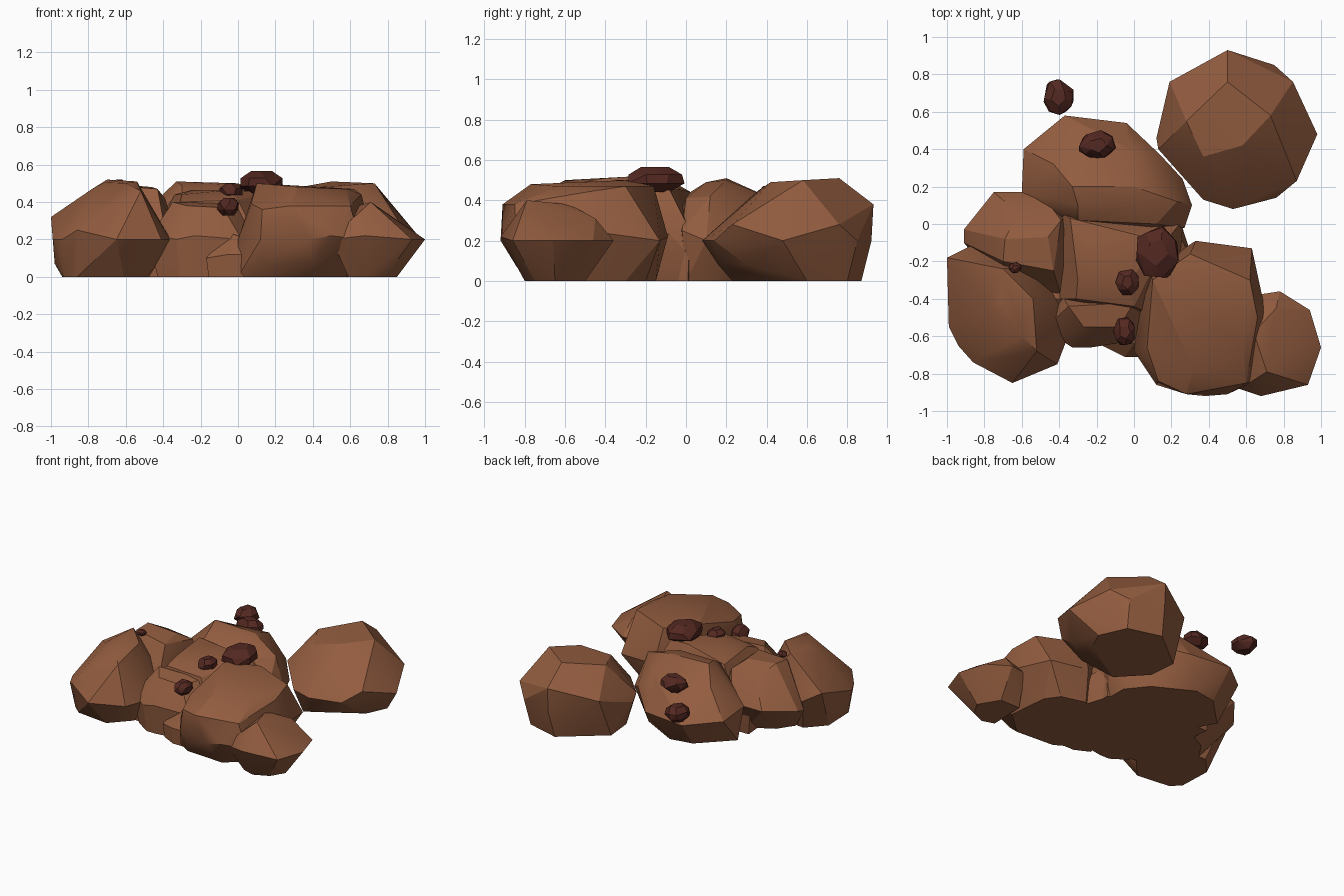
import bpy, bmesh, math, random
from mathutils import Vector

random.seed(4)


def material(name, color):
    m = bpy.data.materials.new(name)
    m.diffuse_color = (*color, 1)
    return m


BROWN = material("clay brown", (0.29, 0.108, 0.05))
DARK = material("dark red brown", (0.088, 0.021, 0.015))


def hull(name, points, mat, angle):
    """Faceted boulder: convex hull of a few corner points."""
    bm = bmesh.new()
    for p in points:
        bm.verts.new(p)
    res = bmesh.ops.convex_hull(bm, input=bm.verts[:])
    junk = {v for v in res["geom_interior"] + res["geom_unused"]
            if isinstance(v, bmesh.types.BMVert)}
    bmesh.ops.delete(bm, geom=list(junk), context='VERTS')
    bmesh.ops.dissolve_limit(bm, angle_limit=math.radians(3),
                             verts=bm.verts[:], edges=bm.edges[:])
    bmesh.ops.recalc_face_normals(bm, faces=bm.faces[:])
    me = bpy.data.meshes.new(name)
    bm.to_mesh(me)
    bm.free()
    me.materials.append(mat)
    ob = bpy.data.objects.new(name, me)
    bpy.context.collection.objects.link(ob)
    bpy.ops.object.select_all(action='DESELECT')
    ob.select_set(True)
    bpy.context.view_layer.objects.active = ob
    bpy.ops.object.shade_smooth_by_angle(angle=math.radians(angle))
    return ob


def boulder(name, belt, top, foot):
    """Belt = widest outline, top = crown corners, foot = ground outline or a shrink factor."""
    if isinstance(foot, float):
        cx = sum(p[0] for p in belt) / len(belt)
        cy = sum(p[1] for p in belt) / len(belt)
        foot = [(cx + (x - cx) * foot, cy + (y - cy) * foot) for x, y, z in belt]
    hull(name, belt + top + [(x, y, 0) for x, y in foot], BROWN, 24)


def pebble(name, centre, size):
    """Small dark stone with two uneven rings and flat caps."""
    pts = []
    for z, r, n in ((-1, .55, 5), (-.3, 1, 7), (.4, .95, 7), (1, .5, 5)):
        for i in range(n):
            a = math.tau * (i + random.uniform(-.25, .25)) / n + z
            k = r * random.uniform(.92, 1.05)
            pts.append(Vector((centre[0] + size[0] * k * math.cos(a),
                               centre[1] + size[1] * k * math.sin(a),
                               centre[2] + size[2] * z)))
    hull(name, pts, DARK, 20)


# Large boulders
boulder("back_right_boulder",
        [(.12, .46, .2), (.13, .4, .25), (.19, .76, .3), (.5, .93, .38), (.75, .85, .2),
         (.85, .76, .28), (.98, .48, .2), (.87, .23, .28), (.76, .14, .2),
         (.53, .08, .2), (.37, .13, .2), (.5, .92, .2), (.6, .16, .08), (.8, .3, .08)],
        [(.5, .76, .51), (.73, .58, .5), (.28, .55, .47), (.58, .42, .49),
         (.37, .36, .45), (.84, .48, .32)],
        [(.48, .87), (.18, .63), (.2, .42), (.38, .23), (.75, .45), (.82, .6), (.73, .8)])
boulder("back_boulder",
        [(-.6, .17, .25), (-.59, .4, .22), (-.37, .58, .2), (-.04, .54, .2),
         (.14, .37, .28), (.26, .24, .2), (.31, .1, .2), (.27, -.02, .25),
         (0, -.06, .25), (-.35, -.02, .25), (-.5, .06, .25)],
        [(-.33, .2, .51), (0, .2, .5), (-.02, .1, .49), (-.3, .1, .49),
         (-.43, .32, .4), (-.02, .4, .42), (.23, .12, .42), (.12, 0, .41),
         (-.3, .02, .44)],
        [(-.57, .2), (-.35, .42), (-.18, .45), (.1, .3), (.22, .15), (.22, 0), (-.45, 0)])
boulder("left_boulder",
        [(-.91, -.03, .22), (-.91, -.1, .2), (-.75, .17, .25), (-.5, .17, .25),
         (-.36, .05, .25), (-.32, -.2, .2), (-.38, -.42, .2), (-.65, -.4, .2)],
        [(-.69, -.08, .5), (-.46, -.07, .48), (-.39, .02, .42),
         (-.43, -.25, .47), (-.7, -.2, .49), (-.62, .06, .42)],
        [(-.76, -.22), (-.68, -.1), (-.5, 0), (-.35, -.05), (-.36, -.35), (-.7, -.35)])
boulder("front_left_boulder",
        [(-1, -.18, .32), (-.99, -.55, .2), (-.94, -.65, .2), (-.86, -.74, .25),
         (-.65, -.85, .2), (-.41, -.75, .2), (-.36, -.62, .2), (-.38, -.42, .22),
         (-.5, -.2, .25), (-.88, -.12, .25), (-.98, -.4, .07)],
        [(-.7, -.24, .52), (-.54, -.4, .51), (-.71, -.41, .505),
         (-.78, -.45, .47), (-.6, -.6, .5), (-.52, -.68, .46)],
        [(-.93, -.6), (-.86, -.66), (-.61, -.69), (-.48, -.55), (-.46, -.42),
         (-.55, -.25), (-.82, -.22), (-.94, -.35)])
boulder("front_right_boulder",
        [(0, -.68, .2), (.12, -.86, .2), (.38, -.92, .2), (.5, -.91, .22),
         (.65, -.84, .2), (.71, -.5, .25), (.66, -.3, .25), (.63, -.13, .2),
         (.33, -.09, .22), (.08, -.25, .2), (.02, -.45, .25), (.12, -.8, .07),
         (.4, -.84, .07)],
        [(.1, -.3, .5), (.07, -.66, .39), (.13, -.84, .36), (.32, -.77, .48),
         (.58, -.64, .47), (.28, -.91, .38), (.6, -.85, .38), (.3, -.16, .47),
         (.62, -.3, .47), (.66, -.5, .44)],
        [(0, -.68), (.1, -.74), (.4, -.76), (.58, -.6), (.55, -.3), (.48, -.2),
         (.3, -.15), (.08, -.3)])
boulder("right_boulder",
        [(.5, -.86, .2), (.68, -.92, .22), (.93, -.86, .2), (1, -.66, .2),
         (.94, -.46, .2), (.78, -.36, .2), (.65, -.38, .2), (.54, -.7, .2)],
        [(.64, -.58, .38), (.71, -.79, .4), (.84, -.66, .31), (.76, -.45, .31),
         (.6, -.86, .3)],
        [(.59, -.77), (.68, -.8), (.79, -.75), (.85, -.65), (.76, -.5), (.6, -.5)])

# Lower rocks filling the middle
boulder("middle_rock",
        [(-.45, -.4, .2), (-.45, .1, .25), (0, .1, .2), (.26, .02, .25),
         (.25, -.25, .2), (.08, -.48, .25), (-.12, -.48, .25)],
        [(-.34, .03, .44), (-.24, -.09, .465), (.02, -.06, .46), (.18, -.08, .45),
         (-.3, -.3, .44), (-.04, -.31, .465), (-.31, -.4, .4), (0, -.44, .41)], .95)
boulder("front_middle_rock",
        [(-.48, -.56, .2), (-.42, -.6, .22), (-.33, -.66, .2), (-.23, -.66, .22),
         (.02, -.62, .2), (.1, -.46, .2), (-.4, -.36, .2)],
        [(-.35, -.44, .4), (-.27, -.55, .38), (-.08, -.55, .37), (0, -.42, .39)], .78)
boulder("front_small_rock",
        [(-.17, -.65, .1), (-.05, -.71, .12), (.06, -.71, .12), (.1, -.5, .1),
         (-.15, -.5, .1)],
        [(0, -.64, .22), (-.06, -.58, .24)], .9)
# Low core closing the gaps between the rocks
boulder("core_rock",
        [(-.55, -.54, .15), (-.6, .1, .15), (.22, .1, .15), (.35, -.3, .15),
         (.2, -.56, .15), (-.3, -.58, .15)],
        [(-.5, -.4, .28), (-.5, .05, .28), (.2, .05, .28), (.2, -.4, .28)], .95)

# Dark stones scattered on top
pebble("large_dark_stone", (.125, -.155, .503), (.125, .145, .062))
pebble("middle_dark_stone", (-.035, -.31, .455), (.065, .075, .045))
pebble("front_dark_stone", (-.05, -.575, .375), (.062, .08, .047))
pebble("back_dark_stone", (-.195, .42, .415), (.1, .08, .055))
pebble("outer_dark_stone", (-.405, .68, .345), (.085, .1, .055))
pebble("left_dark_chip", (-.635, -.235, .5), (.035, .03, .02))
